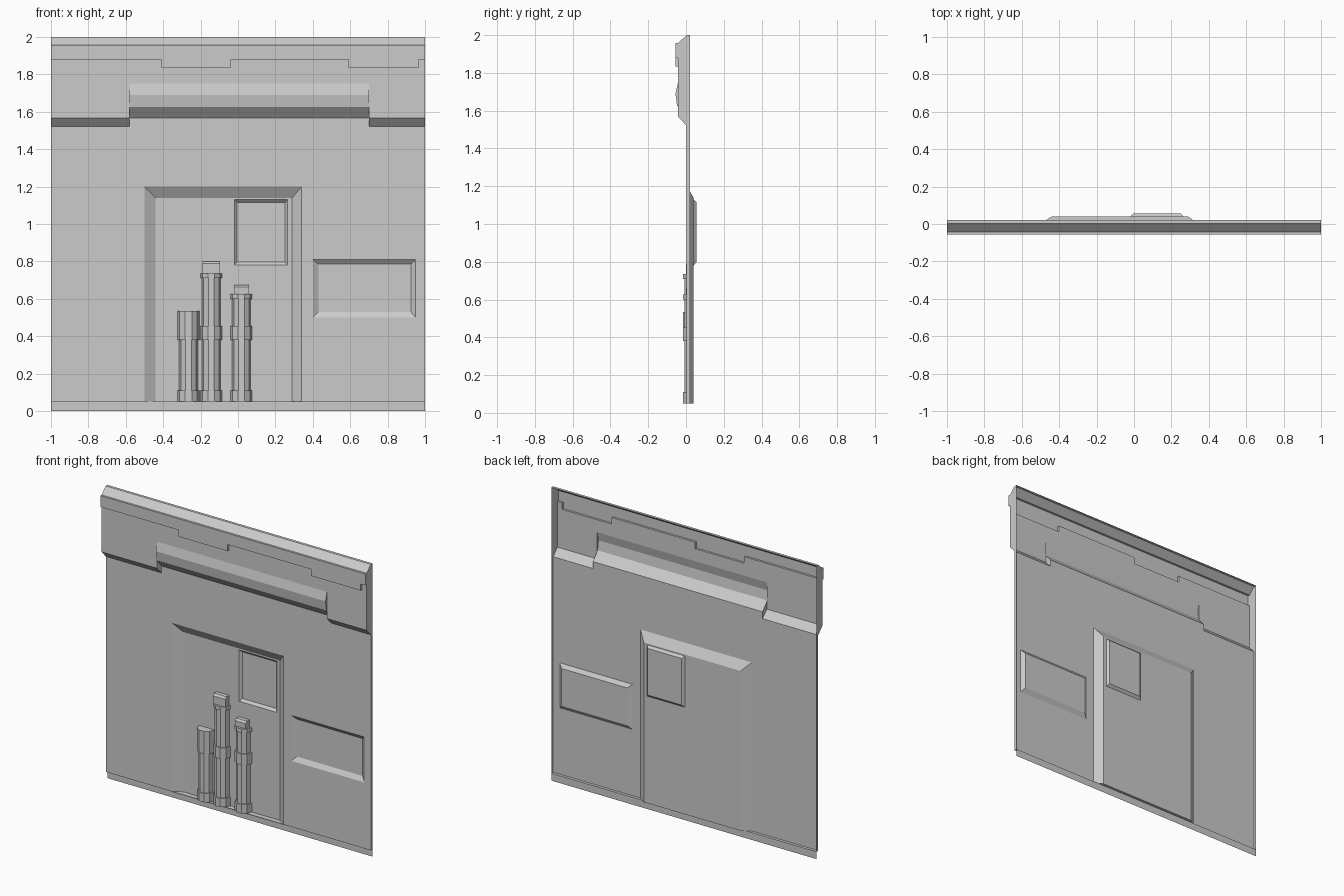
import bpy, bmesh, math
from mathutils import Vector

cube = bpy.data.objects.get("Cube")
if cube:
    bpy.data.objects.remove(cube)

grey = bpy.data.materials.new("light_grey")
grey.use_nodes = True
grey.diffuse_color = (0.6, 0.6, 0.6, 1)
grey.node_tree.nodes["Principled BSDF"].inputs["Base Color"].default_value = (0.6, 0.6, 0.6, 1)

FRONT, BACK, FLOOR, BOX = 0.003, 0.022, 0.04, -0.042
TOWARD = (0, -1, 0)


def face(bm, pts, toward=TOWARD):
    """Add one polygon whose normal points along the given direction."""
    f = bm.faces.new([bm.verts.new(p) for p in pts])
    f.normal_update()
    if f.normal.dot(Vector(toward)) < 0:
        f.normal_flip()


def finish(name, bm):
    bmesh.ops.remove_doubles(bm, verts=bm.verts, dist=0.0005)
    mesh = bpy.data.meshes.new(name)
    bm.to_mesh(mesh)
    bm.free()
    mesh.materials.append(grey)
    obj = bpy.data.objects.new(name, mesh)
    bpy.context.collection.objects.link(obj)
    return obj


def sheet(bm, xs, zs, y, holes):
    """Flat sheet split on a grid, leaving rectangular holes (x0, x1, z0, z1)."""
    for a, b in zip(xs, xs[1:]):
        for c, d in zip(zs, zs[1:]):
            mx, mz = (a + b) / 2, (c + d) / 2
            if not any(h[0] < mx < h[1] and h[2] < mz < h[3] for h in holes):
                face(bm, [(a, y, c), (b, y, c), (b, y, d), (a, y, d)])


def corners(r, y):
    return [(r[0], y, r[2]), (r[1], y, r[2]), (r[1], y, r[3]), (r[0], y, r[3])]


def slopes(bm, outer, inner, y0, y1):
    """Sloping walls of a rectangular recess."""
    o, i = corners(outer, y0), corners(inner, y1)
    mid = Vector(((outer[0] + outer[1]) / 2, y0, (outer[2] + outer[3]) / 2))
    for k in range(4):
        n = (k + 1) % 4
        centre = (Vector(o[k]) + Vector(o[n])) / 2
        face(bm, [o[k], o[n], i[n], i[k]], mid - centre)


def extrude(bm, profile, x0, x1):
    """Sweep an open (y, z) profile along x."""
    for (ya, za), (yb, zb) in zip(profile, profile[1:]):
        face(bm, [(x0, ya, za), (x1, ya, za), (x1, yb, zb), (x0, yb, zb)],
             (0, zb - za, ya - yb))


def cap(bm, profile, x, side):
    face(bm, [(x, y, z) for y, z in profile], (side, 0, 0))


# Wall sheet with openings for the door recess and the side recess
door, door_in = (-0.5, 0.34, 0.05, 1.2), (-0.44, 0.29, 0.05, 1.14)
panel, panel_in = (0.4, 0.95, 0.5, 0.81), (0.43, 0.925, 0.53, 0.785)
window, window_in = (-0.02, 0.265, 0.78, 1.13), (-0.005, 0.252, 0.797, 1.115)
bm = bmesh.new()
sheet(bm, [-1, -0.5, 0.34, 0.4, 0.95, 1], [0.05, 0.5, 0.81, 1.2, 1.52], FRONT, [door, panel])
for s in (-1, 1):
    face(bm, [(s, FRONT, 0.05), (s, BACK, 0.05), (s, BACK, 1.52), (s, FRONT, 1.52)], (s, 0, 0))
finish("wall", bm)

# Skirting strip set back below the wall, with the ledge above it
bm = bmesh.new()
extrude(bm, [(FRONT, 0.05), (BACK, 0.05), (BACK, 0)], -1, 1)
finish("bottom_strip", bm)

# Door recess
bm = bmesh.new()
slopes(bm, door, door_in, FRONT, FLOOR)
sheet(bm, [-0.44, -0.02, 0.265, 0.29], [0.05, 0.78, 1.13, 1.14], FLOOR, [window])
finish("door_recess", bm)

# Window pocket and side pocket
for name, outer, inner, y0, y1 in (("window_recess", window, window_in, FLOOR, 0.055),
                                   ("side_recess", panel, panel_in, FRONT, BACK)):
    bm = bmesh.new()
    slopes(bm, outer, inner, y0, y1)
    face(bm, corners(inner, y1))
    finish(name, bm)

# Header: hollow box section with a stepped lip and hanging tabs
LIP, HIGH, LOW, SPLIT = -0.056, 1.88, 1.835, 1.78
top = [(BACK, 2), (FRONT, 2), (BOX, 1.957), (LIP, 1.957)]
bm = bmesh.new()
xs = [-1, -0.41, -0.04, 0.59, 0.965, 1]
for k, (a, b) in enumerate(zip(xs, xs[1:])):
    z = LOW if k % 2 else HIGH
    extrude(bm, top + [(LIP, z), (BOX, z), (BOX, SPLIT)], a, b)
    if k % 2:
        tab = [(LIP, HIGH), (LIP, LOW), (BOX, LOW), (BOX, HIGH)]
        cap(bm, tab, a, -1)
        cap(bm, tab, b, 1)
finish("header_top", bm)

# Header lower part: end blocks and a bulging centre
L, R = -0.58, 0.70
block = [(BOX, SPLIT), (BOX, 1.568), (FRONT, 1.52)]
bulge = [(BOX, 1.75), (-0.056, 1.69), (-0.047, 1.625)]
bm = bmesh.new()
extrude(bm, block, -1, L)
extrude(bm, block, R, 1)
extrude(bm, [(BOX, SPLIT)] + bulge + [(FRONT, 1.567), (FRONT, 1.52)], L, R)
notch = [(BOX, 1.619), (BOX, 1.568), (FRONT, 1.52), (FRONT, 1.567)]
for x, s in ((L, -1), (R, 1)):
    cap(bm, bulge + [(BOX, 1.619)], x, s)
    cap(bm, notch, x, -s)
for s in (-1, 1):
    cap(bm, top + [(LIP, HIGH), (BOX, HIGH)] + block[1:] + [(BACK, 1.52)], s, s)
finish("header_front", bm)


def pipe(name, x, rings, tip=None):
    """Half-round pipe of stacked (z0, z1, radius) rings, with an optional block on top."""
    bm = bmesh.new()
    for z0, z1, r in rings:
        arc = [(x - r * math.cos(math.pi * k / 5), FLOOR - r * math.sin(math.pi * k / 5))
               for k in range(6)]
        for p, q in zip(arc, arc[1:]):
            face(bm, [(*p, z0), (*q, z0), (*q, z1), (*p, z1)],
                 ((p[0] + q[0]) / 2 - x, (p[1] + q[1]) / 2 - FLOOR, 0))
        for z, up in ((z0, -1), (z1, 1)):
            face(bm, [(*p, z) for p in arc], (0, 0, up))
    if tip:
        z0, z1, w = tip
        side = [(FLOOR, z1), (0.012, z1), (0.0, z1 - 0.012), (0.0, z0)]
        extrude(bm, side, x - w, x + w)
        for s in (-1, 1):
            cap(bm, side + [(FLOOR, z0)], x + s * w, s)
    finish(name, bm)


# Pipes standing in the door recess
THIN, WIDE = 0.05, 0.058
base = [(0.05, 0.11, WIDE), (0.11, 0.38, THIN)]
pipe("short_pipe", -0.265, base + [(0.38, 0.535, WIDE)])
for name, x, neck, head, tip, w in (("tall_pipe", -0.143, 0.71, 0.735, 0.8, 0.047),
                                    ("middle_pipe", 0.018, 0.6, 0.627, 0.675, 0.04)):
    pipe(name, x, base + [(0.38, 0.455, WIDE), (0.455, neck, THIN), (neck, head, WIDE)],
         (head, tip, w))
